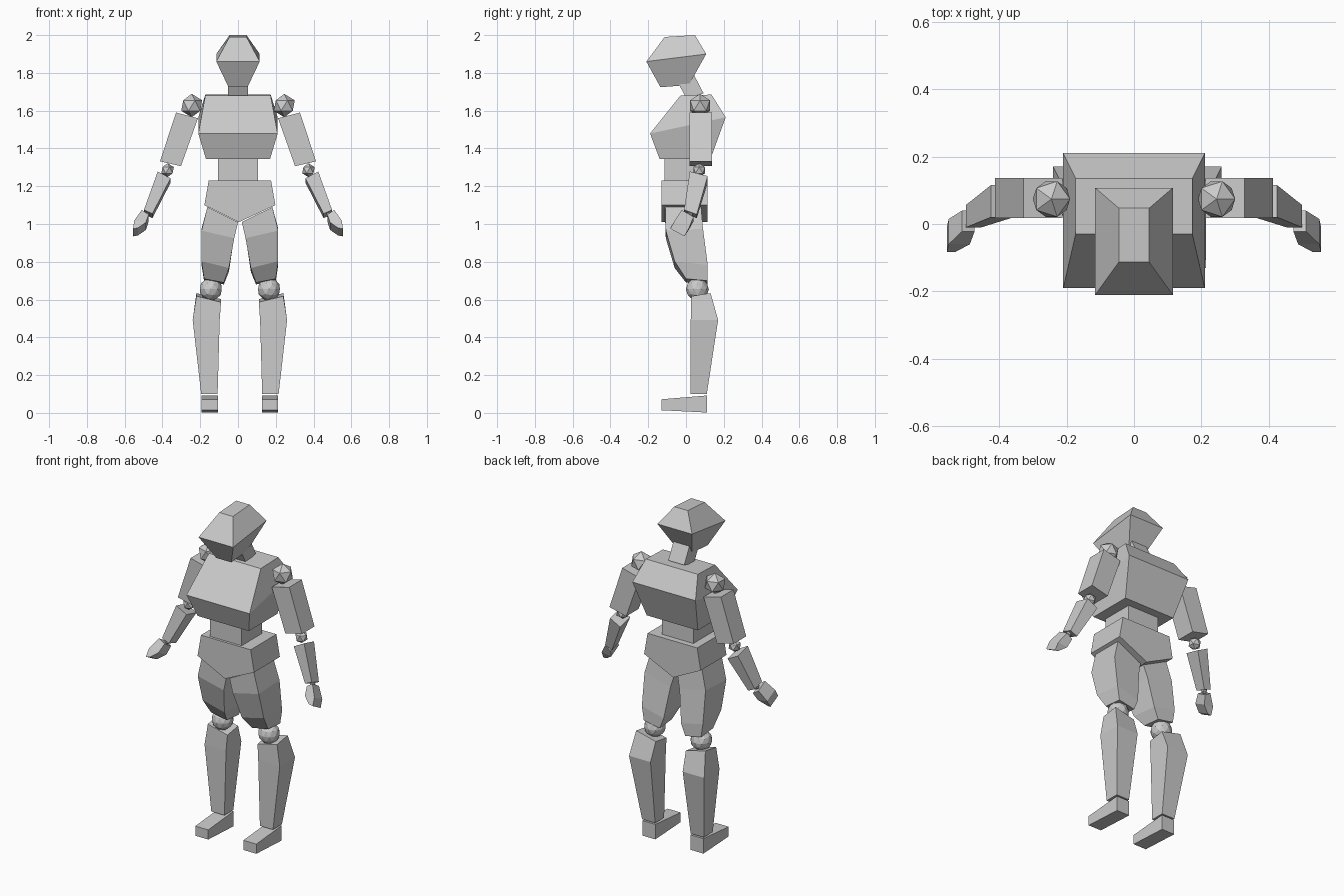
import bpy, bmesh

# Loft four-cornered rings: (x0, x1, y0, y1, z, rise toward x1, rise toward y1)
def loft(name, rings, side=1, cx=0.0):
    bm = bmesh.new()
    loops = []
    for x0, x1, y0, y1, z, tx, ty in rings:
        corners = [(x0, y0, -1, -1), (x1, y0, 1, -1), (x1, y1, 1, 1), (x0, y1, -1, 1)]
        loops.append([bm.verts.new((cx + side * x, y, z + sx * tx + sy * ty))
                      for x, y, sx, sy in corners])
    for a, b in zip(loops, loops[1:]):
        for i in range(4):
            j = (i + 1) % 4
            bm.faces.new((a[i], a[j], b[j], b[i]))
    bm.faces.new(loops[0])
    bm.faces.new(loops[-1])
    return finish(name, bm)

def finish(name, bm):
    bmesh.ops.recalc_face_normals(bm, faces=bm.faces)
    me = bpy.data.meshes.new(name)
    bm.to_mesh(me)
    bm.free()
    ob = bpy.data.objects.new(name, me)
    bpy.context.collection.objects.link(ob)
    return ob

def ball(name, loc, r, sub):
    bpy.ops.mesh.primitive_ico_sphere_add(subdivisions=sub, radius=r, location=loc)
    bpy.context.object.name = name

# Head and neck
loft("head", [(-.05, .05, -.135, .015, 1.73, 0, .006),
              (-.115, .115, -.21, .107, 1.88, 0, .02),
              (-.045, .045, -.113, .047, 1.995, 0, .005)])
loft("neck", [(-.053, .053, 0, .093, 1.68, 0, .012),
              (-.053, .053, -.052, .035, 1.785, 0, .018)])

# Torso
loft("chest", [(-.17, .17, -.14, .13, 1.345, 0, 0),
               (-.21, .21, -.19, .21, 1.522, 0, .043),
               (-.173, .173, -.03, .135, 1.682, 0, .003)])
loft("waist", [(-.105, .105, -.115, .08, 1.22, 0, 0),
               (-.105, .105, -.115, .08, 1.35, 0, 0)])

# Pelvis: profile with a pointed underside, extruded front to back
LEG_X = .01
bm = bmesh.new()
profile = [(-.165, 1.23), (.165, 1.23), (.188, 1.1), (-.005, 1.01), (-.188, 1.1)]
face = bm.faces.new([bm.verts.new((LEG_X + x, -.13, z)) for x, z in profile])
ext = bmesh.ops.extrude_face_region(bm, geom=[face], use_keep_orig=True)
bmesh.ops.translate(bm, vec=(0, .245, 0),
                    verts=[v for v in ext["geom"] if isinstance(v, bmesh.types.BMVert)])
finish("pelvis", bm)

for side, tag in ((-1, "left"), (1, "right")):
    # Legs, inner edge first
    loft(tag + "_thigh", [(.01, .172, -.11, .08, 1.05, .04, 0),
                          (.03, .203, -.107, .09, .95, .02, .005),
                          (.058, .203, -.06, .115, .775, .018, -.01),
                          (.085, .19, 0, .115, .695, .01, -.005)], side, LEG_X)
    ball(tag + "_knee", (LEG_X + side * .154, .06, .655), .061, 2)
    loft(tag + "_shin", [(.118, .205, .025, .11, .1, 0, 0),
                         (.107, .25, .025, .17, .492, 0, 0),
                         (.1, .23, .028, .13, .61, .016, .008)], side, LEG_X)
    loft(tag + "_foot", [(.117, .203, -.13, .11, .008, 0, -.006),
                         (.117, .203, -.13, .11, .082, 0, .01)], side, LEG_X)

    # Arms, inner edge first
    ball(tag + "_shoulder", (side * .245, .074, 1.627), .062, 1)
    loft(tag + "_upper_arm", [(.302, .413, .018, .137, 1.319, .013, 0),
                              (.212, .328, .018, .137, 1.575, .015, 0)], side)
    ball(tag + "_elbow", (side * .373, .07, 1.285), .037, 1)
    loft(tag + "_forearm", [(.453, .498, -.01, .057, 1.053, .01, -.012),
                            (.357, .425, .02, .115, 1.248, .018, -.012)], side)
    ball(tag + "_wrist", (side * .482, .02, 1.05), .018, 1)
    loft(tag + "_hand", [(.53, .555, -.083, -.008, .957, -.002, -.02),
                         (.487, .55, -.06, .015, .993, .004, -.02),
                         (.473, .51, -.022, .04, 1.044, .012, -.018)], side)
